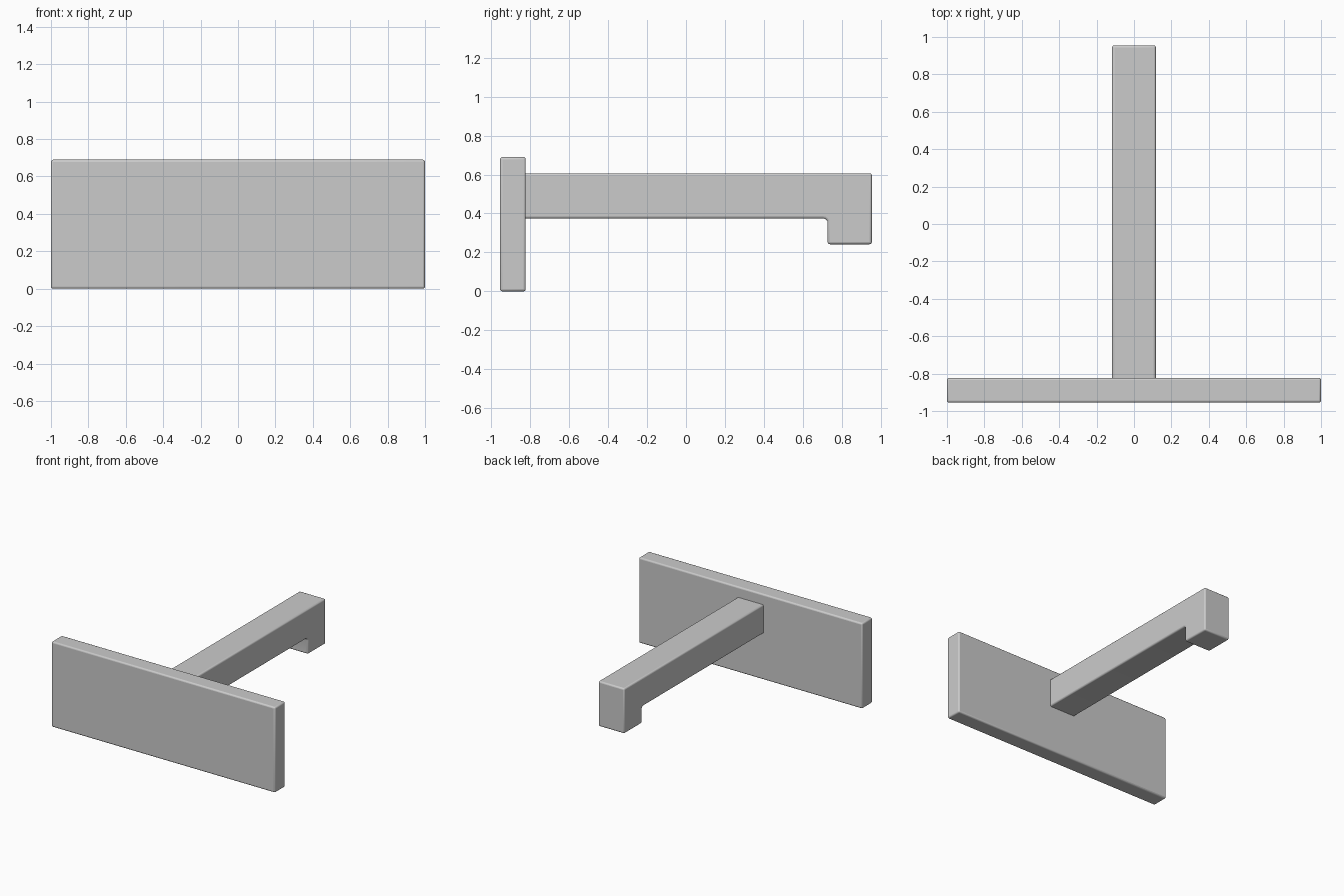
import bpy, bmesh, math

if "Cube" in bpy.data.objects:
    bpy.data.objects.remove(bpy.data.objects["Cube"])


def extruded(name, profile, half_width):
    """Extrude a (y, z) profile symmetrically along x, then soften its edges."""
    bm = bmesh.new()
    face = bm.faces.new([bm.verts.new((-half_width, y, z)) for y, z in profile])
    out = bmesh.ops.extrude_face_region(bm, geom=[face])
    moved = [v for v in out["geom"] if isinstance(v, bmesh.types.BMVert)]
    bmesh.ops.translate(bm, verts=moved, vec=(2 * half_width, 0, 0))
    bmesh.ops.recalc_face_normals(bm, faces=bm.faces)
    mesh = bpy.data.meshes.new(name)
    bm.to_mesh(mesh)
    bm.free()
    obj = bpy.data.objects.new(name, mesh)
    bpy.context.collection.objects.link(obj)

    bevel = obj.modifiers.new("soft_edges", "BEVEL")
    bevel.width = 0.012
    bevel.segments = 3
    bevel.limit_method = "ANGLE"
    bevel.angle_limit = math.radians(40)

    bpy.ops.object.select_all(action="DESELECT")
    obj.select_set(True)
    bpy.context.view_layer.objects.active = obj
    bpy.ops.object.shade_smooth_by_angle(angle=math.radians(35))
    return obj


# Front plate
extruded("front_plate", [(-0.955, 0), (-0.823, 0), (-0.823, 0.69), (-0.955, 0.69)], 1.0)

# Arm with a downturned hook and a filleted inner corner
r = 0.022
hook_y, under_z = 0.727, 0.374
fillet = [(hook_y - r + r * math.cos(a), under_z - r + r * math.sin(a))
          for a in (math.radians(90 - 22.5 * i) for i in range(5))]
arm = [(-0.88, 0.606), (-0.88, under_z)] + fillet + [
    (hook_y, 0.242), (0.955, 0.242), (0.955, 0.606)]
extruded("hooked_arm", arm, 0.117)
